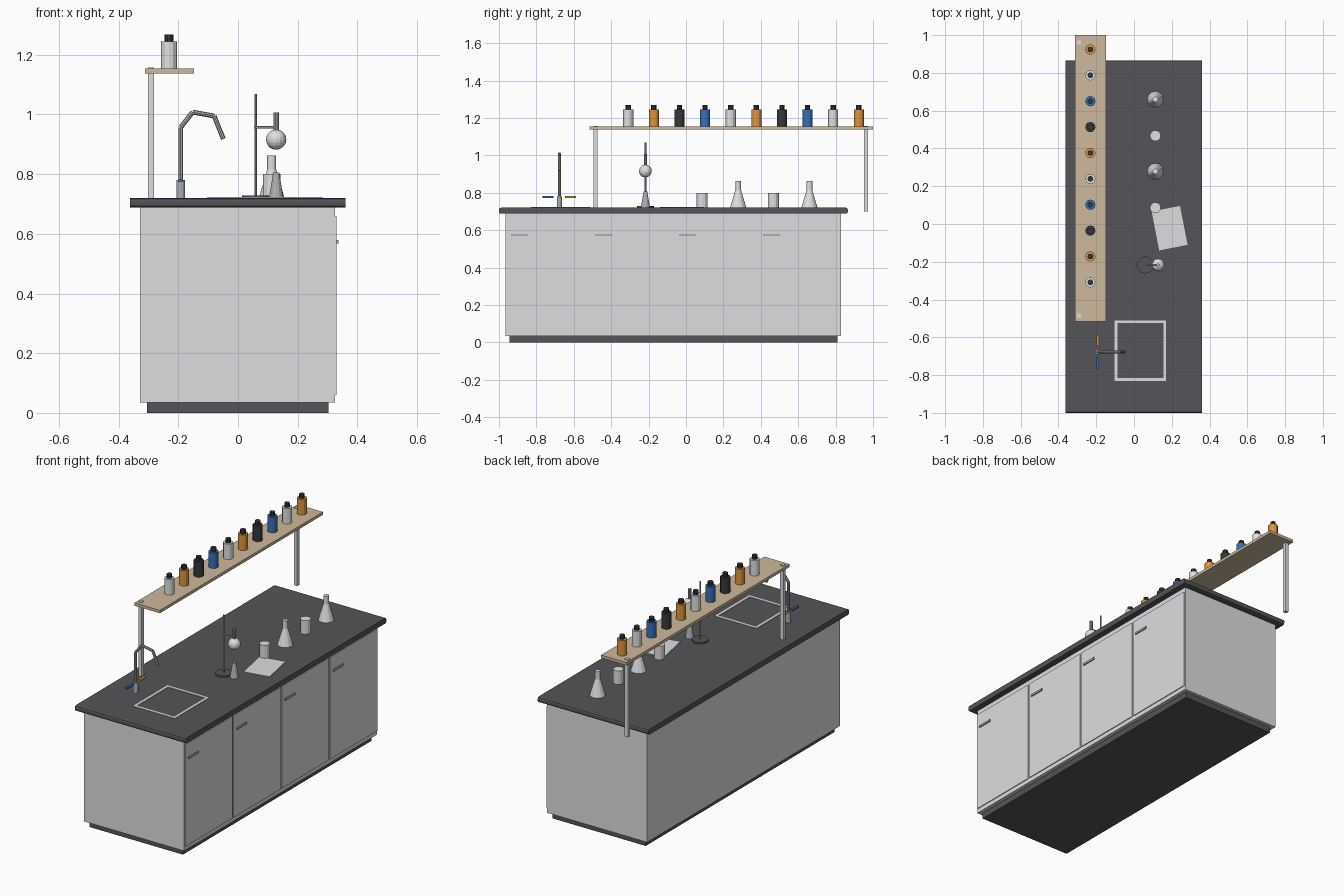
import bpy, bmesh, math
from mathutils import Vector, Matrix

cube = bpy.data.objects.get("Cube")
if cube:
    bpy.data.objects.remove(cube, do_unlink=True)


def material(name, r, g, b):
    m = bpy.data.materials.new(name)
    m.use_nodes = True
    m.diffuse_color = (r, g, b, 1)
    m.node_tree.nodes["Principled BSDF"].inputs["Base Color"].default_value = (r, g, b, 1)
    return m


WHITE = material("off white", .72, .73, .74)
DARK = material("dark slate", .09, .09, .1)
CAP = material("cap charcoal", .04, .04, .045)
WOOD = material("pale wood", .62, .49, .34)
AMBER = material("amber", .72, .31, .05)
BLUE = material("blue", .04, .16, .48)
GLASS = material("pale glass", .74, .75, .76)
STEEL = material("steel", .42, .43, .45)


def finish(name, bm, mat):
    bmesh.ops.recalc_face_normals(bm, faces=bm.faces)
    mesh = bpy.data.meshes.new(name)
    bm.to_mesh(mesh)
    bm.free()
    mesh.materials.append(mat)
    ob = bpy.data.objects.new(name, mesh)
    bpy.context.collection.objects.link(ob)
    return ob


def box(name, x, y, z, mat, turn=0, round_ends=0):
    """Box spanning the (low, high) pairs x, y and z."""
    bm = bmesh.new()
    bmesh.ops.create_cube(bm, size=1)
    size = [b - a for a, b in (x, y, z)]
    centre = Vector([(a + b) / 2 for a, b in (x, y, z)])
    bmesh.ops.scale(bm, vec=size, verts=bm.verts)
    if round_ends:
        along_x = [e for e in bm.edges
                   if abs(e.verts[0].co.x - e.verts[1].co.x) > size[0] / 2]
        bmesh.ops.bevel(bm, geom=along_x, offset=round_ends, segments=2,
                        profile=.5, affect='EDGES')
    bm.transform(Matrix.Translation(centre) @ Matrix.Rotation(turn, 4, 'Z'))
    return finish(name, bm, mat)


def lathe(name, x, y, profile, mat, sides=12):
    """Closed turned shape from (radius, height) pairs, bottom to top."""
    bm = bmesh.new()
    rings = []
    for r, z in profile:
        rings.append([bm.verts.new((x + r * math.cos(k * math.tau / sides),
                                    y + r * math.sin(k * math.tau / sides), z))
                      for k in range(sides)])
    for low, high in zip(rings, rings[1:]):
        for k in range(sides):
            n = (k + 1) % sides
            bm.faces.new((low[k], low[n], high[n], high[k]))
    bm.faces.new(rings[0])
    bm.faces.new(rings[-1])
    return finish(name, bm, mat)


def tube(name, points, radius, mat, sides=8):
    """Straight pipe pieces joining a list of points."""
    bm = bmesh.new()
    for a, b in zip(points, points[1:]):
        a, b = Vector(a), Vector(b)
        spin = (b - a).to_track_quat('Z', 'Y').to_matrix().to_4x4()
        bmesh.ops.create_cone(bm, cap_ends=True, segments=sides, radius1=radius,
                              radius2=radius, depth=(b - a).length,
                              matrix=Matrix.Translation((a + b) / 2) @ spin)
    return finish(name, bm, mat)


TOP = .72
FRONT, BACK = -.965, .83

# Bench
box("plinth", (-.305, .303), (-.945, .81), (0, .035), DARK)
box("cabinet", (-.328, .325), (FRONT, BACK), (.035, .69), WHITE)
box("worktop", (-.362, .36), (-1, .865), (.688, TOP), DARK, round_ends=.01)

# Four doors with bar handles
pitch = (BACK - FRONT) / 4
for i in range(4):
    y = FRONT + i * pitch
    box(f"door_{i + 1}", (.32, .33), (y + .005, y + pitch - .005), (.06, .66), WHITE)
    box(f"door_handle_{i + 1}", (.328, .337), (y + .03, y + .12), (.568, .58), STEEL)

# Sink rim
X0, X1, Y0, Y1, W = -.102, .17, -.83, -.51, .015
rim = (TOP - .002, TOP + .003)
for side, x in (("right", X0), ("left", X1 - W)):
    box(f"sink_rim_{side}", (x, x + W), (Y0, Y1), rim, WHITE)
for side, y in (("front", Y0), ("back", Y1 - W)):
    box(f"sink_rim_{side}", (X0 + W, X1 - W), (y, y + W), rim, WHITE)

# Tap with two levers
TX, TY = -.192, -.677
lathe("tap_base", TX, TY, [(.014, TOP), (.014, .78)], STEEL)
tube("tap_spout", [(TX, TY, .77), (TX, TY, .957), (-.152, TY, 1.008),
                   (-.08, TY, .995), (-.049, TY, .918)], .008, STEEL)
for name, dy, mat in (("cold", -.06, BLUE), ("hot", .06, AMBER)):
    y = TY + dy
    box(f"tap_lever_{name}", (TX - .007, TX + .007), (y - .029, y + .029),
        (.773, .784), mat)

# Shelf on two posts
box("shelf", (-.312, -.147), (-.517, 1), (1.137, 1.154), WOOD)
for name, y in (("front", -.485), ("back", .962)):
    box(f"shelf_post_{name}", (-.302, -.281), (y - .0105, y + .0105), (.7, 1.158), WHITE)

# Row of bottles
for i in range(10):
    y = -.309 + i * .137
    lathe(f"bottle_{i + 1}", -.231, y, [(.027, 1.154), (.027, 1.245)],
          (GLASS, AMBER, CAP, BLUE)[i % 4])
    lathe(f"bottle_cap_{i + 1}", -.231, y, [(.015, 1.245), (.015, 1.268)], CAP, 10)

# Conical flasks and beakers
for i, y in enumerate((.279, .66)):
    lathe(f"conical_flask_{i + 1}", .113, y,
          [(.043, TOP), (.015, .816), (.015, .863)], GLASS)
for i, y in enumerate((.086, .467)):
    lathe(f"beaker_{i + 1}", .113, y, [(.029, TOP), (.029, .8)], GLASS)

# Paper sheet
box("paper", (.112, .265), (-.127, .083), (TOP, .724), WHITE, turn=math.radians(11))

# Clamp stand with round flask over a burner
SX, FX, SY = .059, .128, -.217
lathe("stand_base", SX, SY, [(.045, TOP), (.045, .729)], DARK, 16)
tube("stand_rod", [(SX, SY, TOP), (SX, SY, 1.068)], .0045, STEEL)
tube("stand_clamp", [(SX - .006, SY, .957), (FX, SY, .957)], .004, STEEL, 6)
bm = bmesh.new()
bmesh.ops.create_uvsphere(bm, u_segments=16, v_segments=10, radius=.034,
                          matrix=Matrix.Translation((FX, SY, .916)))
finish("round_flask", bm, GLASS)
lathe("round_flask_neck", FX, SY, [(.009, .945), (.009, 1.006)], STEEL, 10)
lathe("burner", FX, SY, [(.024, TOP), (.01, .806)], STEEL)
